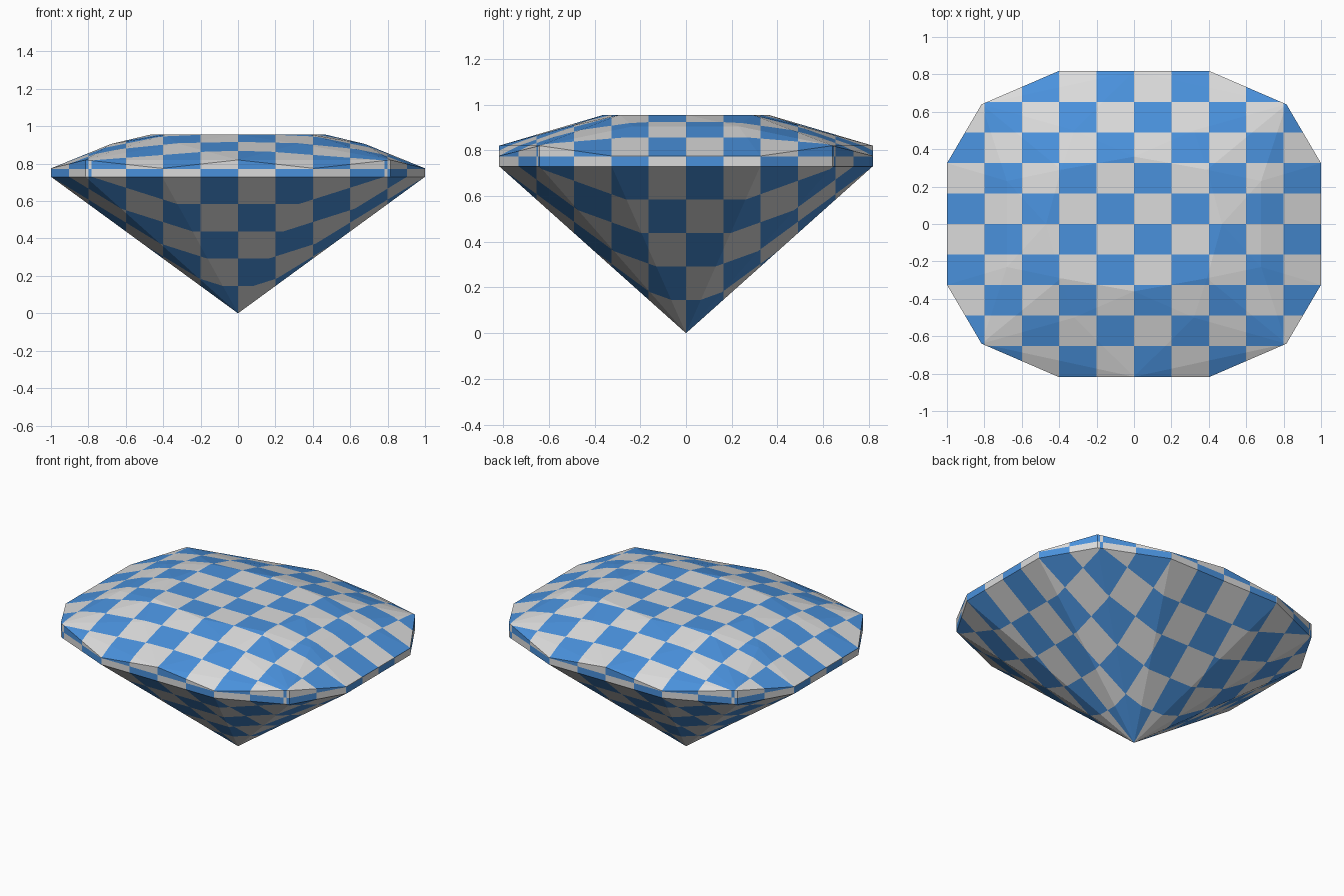
import bpy, bmesh, math
from mathutils import Vector

if "Cube" in bpy.data.objects:
    bpy.data.objects.remove(bpy.data.objects["Cube"])

CELL_X, CELL_Y = 0.2, 0.1634
GIRDLE_LOW, GIRDLE_HIGH, FLIP_Z = 0.73, 0.82, 0.772


def mirrored(x, y, z):
    """All distinct copies of a point mirrored over x and y."""
    return {(sx * x, sy * y, z) for sx in (1, -1) for sy in (1, -1)}


# one quadrant of the cut stone: girdle, crown and table corners
outline = [(0.405, 0.817), (0.815, 0.64), (1.0, 0.325)]
points = {(0.0, 0.0, 0.0)}
for x, y in outline:
    points |= mirrored(x, y, GIRDLE_LOW)
for p in [(0, 0.817, GIRDLE_HIGH), (0.405, 0.817, 0.775),
          (0.815, 0.64, GIRDLE_HIGH), (1.0, 0.325, 0.775),
          (0.32, 0.50, 0.907), (0.68, 0.23, 0.905),
          (0, 0.36, 0.955), (0.39, 0.29, 0.955), (0.47, 0, 0.955)]:
    points |= mirrored(*p)

bm = bmesh.new()
for p in sorted(points):
    bm.verts.new(p)
bmesh.ops.convex_hull(bm, input=bm.verts[:])
loose = [v for v in bm.verts if not v.link_faces]
bmesh.ops.delete(bm, geom=loose, context='VERTS')


# cut the facets along the checker grid
def cut(co, normal):
    bmesh.ops.bisect_plane(bm, geom=bm.verts[:] + bm.edges[:] + bm.faces[:],
                           dist=1e-5, plane_co=co, plane_no=normal)


for k in range(-4, 5):
    cut(Vector((k * CELL_X, 0, 0)), Vector((1, 0, 0)))
    cut(Vector((0, k * CELL_Y, 0)), Vector((0, 1, 0)))
cut(Vector((0, 0, FLIP_Z)), Vector((0, 0, 1)))

# checker colours; the pattern is swapped below the girdle
bmesh.ops.recalc_face_normals(bm, faces=bm.faces[:])
for f in bm.faces:
    c = f.calc_center_median()
    i = math.floor(c.x * 0.9995 / CELL_X)
    j = math.floor(c.y * 0.9995 / CELL_Y)
    f.material_index = (i + j + (1 if c.z < FLIP_Z else 0)) % 2
    f.smooth = False

mesh = bpy.data.meshes.new("cut_stone")
bm.to_mesh(mesh)
bm.free()
for name, col in [("light_grey", (0.71, 0.71, 0.71, 1)),
                  ("blue", (0.068, 0.285, 0.72, 1))]:
    m = bpy.data.materials.new(name)
    m.diffuse_color = col
    m.use_nodes = True
    m.node_tree.nodes["Principled BSDF"].inputs["Base Color"].default_value = m.diffuse_color
    mesh.materials.append(m)
obj = bpy.data.objects.new("cut_stone", mesh)
bpy.context.collection.objects.link(obj)
